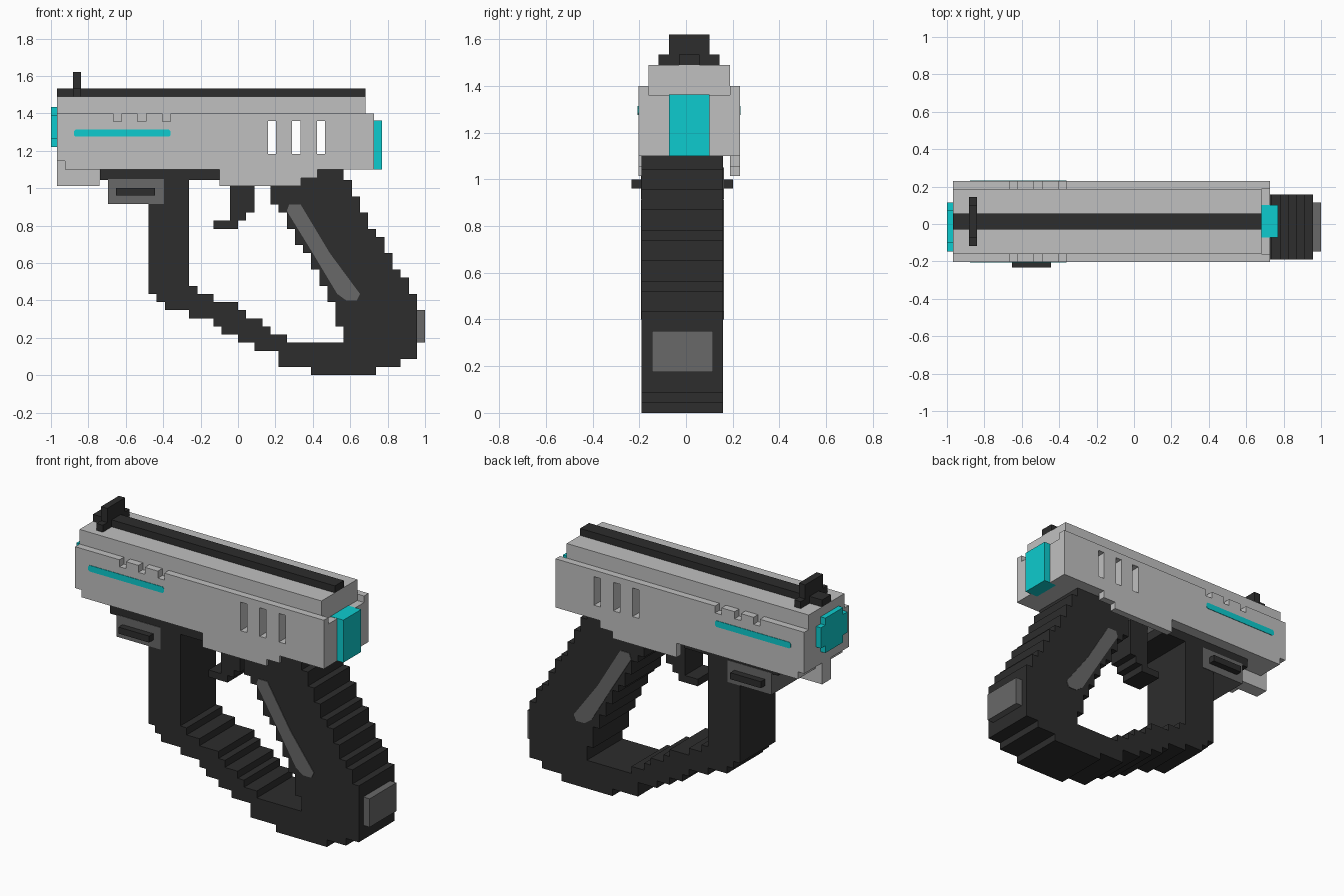
import bpy, bmesh

if "Cube" in bpy.data.objects:
    bpy.data.objects.remove(bpy.data.objects["Cube"])

U = 2 / 46            # block size the whole model is stepped in
YS, YG = 0.0135, -0.0155   # centre planes of the slide and of the grip


def material(name, rgb):
    m = bpy.data.materials.new(name)
    m.diffuse_color = (*rgb, 1)
    m.use_nodes = True
    m.node_tree.nodes["Principled BSDF"].inputs["Base Color"].default_value = m.diffuse_color
    return m


GREY = material("light grey", (0.53, 0.53, 0.53))
BLACK = material("black", (0.026, 0.026, 0.026))
DARK = material("dark grey", (0.14, 0.14, 0.14))
CYAN = material("cyan", (0.004, 0.6, 0.62))


def extrude(name, polys, y0, y1, mat):
    """Extrude one or more x-z outlines from y0 to y1."""
    bm = bmesh.new()
    for pts in polys:
        face = bm.faces.new([bm.verts.new((x, y0, z)) for x, z in pts])
        new = bmesh.ops.extrude_face_region(bm, geom=[face])["geom"]
        for v in new:
            if isinstance(v, bmesh.types.BMVert):
                v.co.y = y1
    bmesh.ops.recalc_face_normals(bm, faces=bm.faces)
    me = bpy.data.meshes.new(name)
    bm.to_mesh(me)
    bm.free()
    if mat:
        me.materials.append(mat)
    ob = bpy.data.objects.new(name, me)
    bpy.context.collection.objects.link(ob)
    return ob


def rect(x0, x1, z0, z1):
    return [(x0, z0), (x1, z0), (x1, z1), (x0, z1)]


def box(name, x0, x1, yc, blocks, z0, z1, mat):
    h = blocks * U / 2
    return extrude(name, [rect(x0, x1, z0, z1)], yc - h, yc + h, mat)


def stairs(pts):
    """Join grid points with steps: sideways first, then up or down."""
    out = [pts[0]]
    for x, z in pts[1:]:
        for p in ((x, out[-1][1]), (x, z)):
            if p != out[-1]:
                out.append(p)
    if out[-1] == out[0]:
        out.pop()
    return [(-1 + x * U, z * U) for x, z in out]


# Grip, hand guard and frame: one stepped ring, open under the slide
T = 25.3
ring = stairs([
    (6, T), (6, 24), (12, 10), (13, 9), (14, 8), (17, 7), (20, 6), (21, 5),
    (23, 4), (25, 3), (28, 1), (32, 0), (40, 1), (43, 2), (45, 10), (44, 12),
    (43, 13), (42, 15), (41, 17), (40, 18), (39, 20), (38, 22), (37, 24),
    (36, T), (27, 21), (28, 20), (29, 18), (30, 16), (31, 15), (32, 13),
    (33, 11), (34, 9), (35, 6), (36, 4), (29, 5), (27, 6), (26, 7), (24, 8),
    (23, 9), (20, 10), (18, 11), (17, 24), (20.8, T)])
extrude("grip_and_guard", [ring], YG - 4 * U, YG + 4 * U, BLACK)

# Trigger
trigger = stairs([(25, T), (25, 20), (24, 19), (23, 18), (20, 19), (21, 19),
                  (22, T)])
extrude("trigger", [trigger], YG - 2 * U, YG + 2 * U, BLACK)

# Grip inlays on both sides
inlay = [(29, 20.2), (29.3, 21), (30.7, 21), (31.3, 20), (34.3, 15), (38, 10),
         (37.6, 9.2), (36.3, 9.2), (35.2, 10), (32.2, 15)]
inlay = [(-1 + x * U, z * U) for x, z in inlay]
for side, s in (("front", -1), ("back", 1)):
    y = YG + s * 4 * U
    extrude("grip_inlay_" + side, [inlay], y, y + s * 0.004, DARK)

# Heel button, catch block and the catch through it
box("heel_button", 0.955, 1.0, YG, 6, 0.175, 0.35, DARK)
box("catch_block", -0.695, -0.395, YG, 8.15, 0.915, 1.05, DARK)
box("catch", -0.652, -0.443, YG, 10, 0.96, 1.0, BLACK)

# Slide: core and two side plates, with three slots cut right through
X0, X1 = -0.968, 0.728
core = [(X0, 1.145), (X0 + U, 1.145), (X0 + U, 1.10), (X1, 1.10), (X1, 1.36),
        (0.682, 1.36), (0.682, 1.49), (X0, 1.49)]
plate = [(X0, 1.145), (X0 + U, 1.145), (X0 + U, 1.10), (-0.098, 1.10),
         (-0.098, 1.013), (0.338, 1.013), (0.338, 1.055), (0.425, 1.055),
         (0.425, 1.10), (X1, 1.10), (X1, 1.40)]
for x in (-0.36, -0.493, -0.622):          # notches along the top edge
    plate += [(x, 1.40), (x, 1.357), (x - U, 1.357), (x - U, 1.40)]
plate.append((X0, 1.40))

slide = [extrude("slide_core", [core], YS - 4 * U, YS + 4 * U, GREY)]
for side, s in (("front", -1), ("back", 1)):
    slide.append(extrude("slide_plate_" + side, [plate],
                         YS + s * 4 * U, YS + s * 5 * U, GREY))
    y = YS + s * 5 * U
    stripe = [(-0.877, 1.284), (-0.868, 1.275), (-0.37, 1.275), (-0.361, 1.284),
              (-0.361, 1.304), (-0.37, 1.313), (-0.868, 1.313), (-0.877, 1.304)]
    extrude("glow_stripe_" + side, [stripe], y, y + s * 0.003, CYAN)

slots = extrude("slot_cutter", [rect(x, x + U, 1.184, 1.36)
                                for x in (0.16, 0.29, 0.422)], -0.5, 0.5, None)
slots.hide_render = True
for ob in slide:
    mod = ob.modifiers.new("slots", "BOOLEAN")
    mod.operation, mod.solver, mod.object = "DIFFERENCE", "EXACT", slots
bpy.context.view_layer.update()
dg = bpy.context.evaluated_depsgraph_get()
cut = [bpy.data.meshes.new_from_object(ob.evaluated_get(dg)) for ob in slide]
for ob, me in zip(slide, cut):
    ob.modifiers.clear()
    ob.data = me
bpy.data.objects.remove(slots)

# Guide rod housing under the muzzle
box("guide_rod", X0, -0.74, YS, 2, 1.013, 1.145, GREY)

# Top rail and sight
box("top_rail", X0, 0.682, YS, 2, 1.49, 1.533, BLACK)
box("sight_base", -0.883, -0.84, YS, 6, 1.49, 1.533, BLACK)
box("sight_post", -0.883, -0.84, YS, 4, 1.533, 1.62, BLACK)

# Glowing muzzle (stepped cross) and rear block
box("muzzle_wide", -1, X0 + 0.004, YG, 6, 1.265, 1.392, CYAN)
box("muzzle_tall", -1, X0 + 0.004, YG, 4, 1.22, 1.435, CYAN)
box("rear_glow", 0.682, 0.77, YS, 4, 1.10, 1.362, CYAN)
